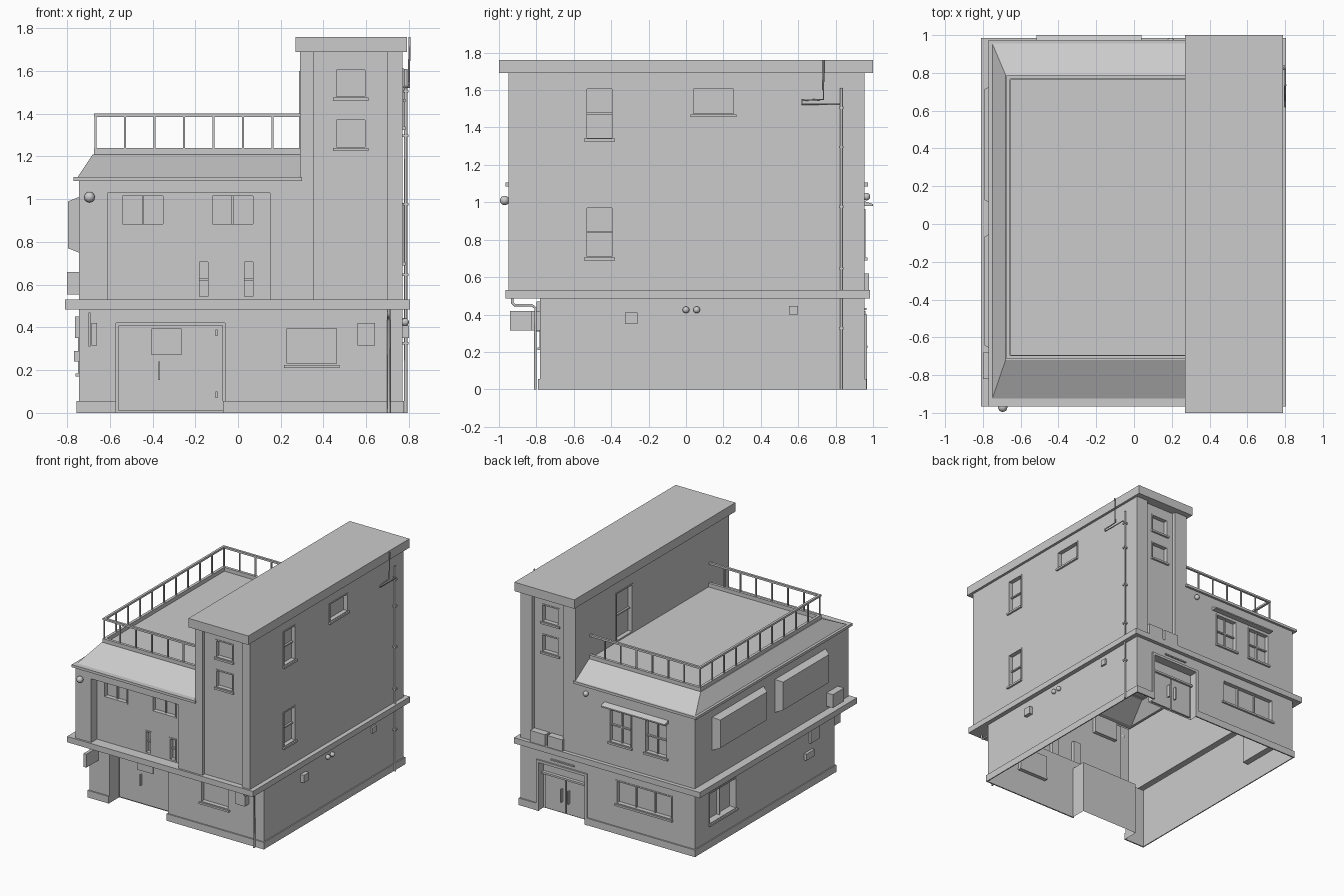
import bpy, bmesh
from mathutils import Vector

cube = bpy.data.objects.get("Cube")
if cube:
    bpy.data.objects.remove(cube)

grey = bpy.data.materials.new("plain grey")
grey.use_nodes = True
shade = (.6, .6, .6, 1)
grey.diffuse_color = shade
grey.node_tree.nodes["Principled BSDF"].inputs["Base Color"].default_value = shade


def finish(name, bm, smooth=False):
    mesh = bpy.data.meshes.new(name)
    bm.to_mesh(mesh)
    bm.free()
    for poly in mesh.polygons:
        poly.use_smooth = smooth
    mesh.materials.append(grey)
    obj = bpy.data.objects.new(name, mesh)
    bpy.context.scene.collection.objects.link(obj)
    return obj


def on_face(face, plane, u, v, n):
    """Point on a wall: u along it, v up, n outward from its plane."""
    offset = plane + (n if face[0] == "+" else -n)
    return Vector((offset, u, v) if face[1] == "x" else (u, offset, v))


def slab_on(face, plane, u0, u1, v0, v1, n0, n1):
    return on_face(face, plane, u0, v0, n0), on_face(face, plane, u1, v1, n1)


def boxes(name, corner_pairs):
    bm = bmesh.new()
    for a, b in corner_pairs:
        a, b = Vector(a), Vector(b)
        made = bmesh.ops.create_cube(bm, size=1)["verts"]
        for vert in made:
            vert.co = Vector(c * (q - p) for c, p, q in zip(vert.co, a, b)) + (a + b) / 2
    bmesh.ops.recalc_face_normals(bm, faces=bm.faces)
    return finish(name, bm)


def wall(name, face, plane, u0, u1, v0, v1, holes=()):
    """Flat wall whose openings are recessed, with or without a back."""
    bm = bmesh.new()
    outward = on_face(face, 0, 0, 0, 1)

    def quad(points, normal):
        f = bm.faces.new([bm.verts.new(on_face(face, plane, *p)) for p in points])
        f.normal_update()
        if f.normal.dot(normal) < 0:
            f.normal_flip()

    def rect(a, b, c, d, n):
        quad([(a, c, n), (b, c, n), (b, d, n), (a, d, n)], outward)

    us = sorted({u0, u1, *(e for h in holes for e in h[:2])})
    vs = sorted({v0, v1, *(e for h in holes for e in h[2:4])})
    for a, b in zip(us, us[1:]):
        for c, d in zip(vs, vs[1:]):
            mu, mv = (a + b) / 2, (c + d) / 2
            if not any(h[0] < mu < h[1] and h[2] < mv < h[3] for h in holes):
                rect(a, b, c, d, 0)
    for a, b, c, d, depth, back in holes:
        ring = [(a, c), (b, c), (b, d), (a, d)]
        middle = on_face(face, plane, (a + b) / 2, (c + d) / 2, -depth / 2)
        for p, q in zip(ring, ring[1:] + ring[:1]):
            if p[1] == q[1] == 0:
                continue
            edge = on_face(face, plane, *p, -depth / 2)
            quad([(*p, 0), (*q, 0), (*q, -depth), (*p, -depth)], middle - edge)
        if back:
            rect(a, b, c, d, -depth)
    bmesh.ops.remove_doubles(bm, verts=bm.verts, dist=.0001)
    bmesh.ops.dissolve_limit(bm, angle_limit=.01, verts=bm.verts, edges=bm.edges)
    return finish(name, bm)


frames = []


def window(face, plane, u0, u1, v0, v1, cols=1, rows=1, sill=True, depth=.03, rim=.01):
    """Adds the frame, bars and sill; returns the opening for the wall."""
    def add(*r):
        frames.append(slab_on(face, plane, *r))
    for a, b in ((u0, u0 + rim), (u1 - rim, u1)):
        add(a, b, v0, v1, -depth, .004)
    for a, b in ((v0, v0 + rim), (v1 - rim, v1)):
        add(u0, u1, a, b, -depth, .004)
    for i in range(1, cols):
        m = u0 + (u1 - u0) * i / cols
        add(m - rim / 2, m + rim / 2, v0, v1, -depth, -depth / 2)
    for i in range(1, rows):
        m = v0 + (v1 - v0) * i / rows
        add(u0, u1, m - rim / 2, m + rim / 2, -depth, -depth / 2)
    if sill:
        add(u0 - rim / 2, u1 + rim / 2, v0 - rim, v0 + rim / 2, -depth, .015)
    return (u0, u1, v0, v1, depth, True)


def skin(name, levels, cap=False):
    """Shell through stacked rectangles (x0, x1, y0, y1, z)."""
    bm = bmesh.new()
    rings = [[bm.verts.new(p) for p in ((a, c, z), (b, c, z), (b, d, z), (a, d, z))]
             for a, b, c, d, z in levels]
    for low, high in zip(rings, rings[1:]):
        for i in range(4):
            j = (i + 1) % 4
            bm.faces.new((low[i], low[j], high[j], high[i]))
    if cap:
        bm.faces.new(rings[-1])
    return finish(name, bm)


def pipe(name, points, radius=.008):
    curve = bpy.data.curves.new(name, "CURVE")
    curve.dimensions = "3D"
    curve.bevel_depth, curve.bevel_resolution = radius, 1
    curve.use_fill_caps = True
    spline = curve.splines.new("POLY")
    spline.points.add(len(points) - 1)
    for target, p in zip(spline.points, points):
        target.co = (*p, 1)
    curve.materials.append(grey)
    obj = bpy.data.objects.new(name, curve)
    bpy.context.scene.collection.objects.link(obj)


def ball(name, centre, radius):
    bm = bmesh.new()
    bmesh.ops.create_uvsphere(bm, u_segments=16, v_segments=10, radius=radius)
    bmesh.ops.translate(bm, verts=bm.verts, vec=centre)
    finish(name, bm, True)


# Main extents
left, right, front, back = -.745, .77, -.95, .955
low_front, step, tower = -.78, .53, .29
eave, tower_top = 1.085, 1.69

# Ground floor walls
wall("ground_front_wall", "-y", low_front, left, right, 0, .485,
     [(-.57, -.06, 0, .42, .12, True), window("-y", low_front, .22, .47, .22, .405)])
wall("ground_back_wall", "+y", back, left, right, 0, .485,
     [(.2, .61, 0, .38, .06, True), window("+y", back, -.55, -.06, .23, .42, 3)])
wall("ground_left_wall", "-x", left, low_front, back, 0, .485,
     [window("-x", left, .44, .78, .18, .43, 2, 1, True, .05)])
wall("ground_right_wall", "+x", right, low_front, back, 0, .485)

# Plinth, broken at the doors
plinth = [slab_on("-y", low_front, a, b, 0, .055, 0, .01) for a, b in ((left - .01, -.57), (-.07, right))]
plinth += [slab_on("+y", back, a, b, 0, .055, 0, .01) for a, b in ((left - .01, .19), (.62, right))]
plinth += [slab_on(f, p, low_front - .01, back + .01, 0, .055, 0, .008) for f, p in (("-x", left), ("+x", right))]
boxes("plinth", plinth)

# Ledge between the floors
skin("ledge", [(left, right, low_front, back, .485), (-.81, .805, -.965, .985, .485),
               (-.81, .805, -.965, .985, step), (left, right, front, back, step)])

# Upper floor walls
wall("upper_front_wall", "-y", front, left, tower, step, eave, [(-.61, .15, step, 1.03, .07, False)])
inner = front + .07
wall("balcony_wall", "-y", inner, -.61, .15, step, 1.03,
     [window("-y", inner, a, a + .21, .875, 1.025, 2, 1, False) for a in (-.55, -.13)] +
     [window("-y", inner, a, a + .06, .535, .715, 1, 2, False) for a in (-.19, .02)])
wall("upper_back_wall", "+y", back, left, tower, step, eave,
     [window("+y", back, a, a + .2, .7, .965, 2, 2) for a in (-.51, -.2)])
wall("upper_left_wall", "-x", left, front, back, step, eave)

# Tower walls with recessed centre panels
wall("tower_right_wall", "+x", right, front, back, step, tower_top,
     [window("+x", right, -.54, -.385, 1.335, 1.615, 1, 2),
      window("+x", right, .03, .265, 1.465, 1.615),
      window("+x", right, -.54, -.385, .7, .98, 1, 2)])
wall("tower_roof_side_wall", "-x", tower, front, back, eave, tower_top,
     [window("-x", tower, .25, .46, 1.215, 1.6, 1, 2, False)])
for name, face, plane, a, b in (("front", "-y", front, .355, .7), ("back", "+y", back, .4, .67)):
    wall(f"tower_{name}_wall", face, plane, tower, right, step, tower_top,
         [(a, b, step, tower_top, .03, False)])
    panel = plane + (.03 if face == "-y" else -.03)
    wall(f"tower_{name}_panel", face, panel, a, b, step, tower_top,
         [window(face, panel, .45, .605, z, z + .145, 1, 1) for z in (1.235, 1.47)])
boxes("tower_cap", [((.27, -1, tower_top), (.79, 1, 1.76))])

# Cornice, sloping roof and terrace
skin("sloping_roof", [(left, .3, front, back, eave), (-.77, .3, -.965, .973, eave),
                      (-.77, .3, -.965, .973, 1.105), (-.75, .3, -.925, .955, 1.105),
                      (-.68, .3, -.72, .79, 1.21)], True)


def rail_sides(z0, z1, t):
    x, y0, y1 = -.675, -.715, .785
    return [((x, y0, z0), (x + t, y1, z1)), ((x, y0, z0), (tower, y0 + t, z1)),
            ((x, y1 - t, z0), (tower, y1, z1))]


boxes("terrace_curb", rail_sides(1.205, 1.24, .022))
boxes("top_rail", rail_sides(1.385, 1.4, .018))
posts = [(-.667 + .138 * i, y) for i in range(7) for y in (-.707, .777)]
posts += [(-.667, -.707 + 1.484 * i / 10) for i in range(1, 10)]
boxes("rail_posts", [((x - .005, y - .005, 1.23), (x + .005, y + .005, 1.39)) for x, y in posts])

# Front door
door = low_front + .12
boxes("front_door", [slab_on("-y", door, *r) for r in (
    (-.56, -.07, .01, .41, 0, .01), (-.405, -.265, .27, .395, .01, .018),
    (-.373, -.365, .155, .24, .01, .03), (-.105, -.095, .07, .1, .01, .02),
    (-.105, -.095, .36, .39, .01, .02))])

# Back door with surround, leaves, panes and handles
boxes("back_door", [slab_on("+y", back, *r) for r in (
    (.185, .205, 0, .4, 0, .012), (.605, .625, 0, .4, 0, .012), (.185, .625, .38, .4, 0, .012),
    (.22, .4, .01, .27, -.06, -.045), (.41, .59, .01, .27, -.06, -.045),
    (.2, .61, .275, .29, -.06, -.035), (.37, .38, .1, .2, -.045, -.02),
    (.43, .44, .1, .2, -.045, -.02), (.3, .5, .425, .435, 0, .01))])

# Tapered bays on the left wall
for i, (a, b) in enumerate(((.1, .74), (-.67, -.04))):
    bay = boxes(f"left_bay_{i + 1}", [slab_on("-x", left, a, b, .75, 1.01, 0, .05)])
    for vert in bay.data.vertices:
        if vert.co.x < left - .02:
            vert.co.y += .03 if vert.co.y < (a + b) / 2 else -.03
            vert.co.z += .02 if vert.co.z < .88 else -.02

# Wall boxes, vents and cooling units
boxes("left_wall_units", [slab_on("-x", left, *r) for r in (
    (-.82, -.68, .555, .66, 0, .055), (-.57, -.46, .35, .45, 0, .018), (-.5, -.4, .24, .29, 0, .022))])
boxes("back_cooling_units", [((a, .9, step), (a + .13, .978, .62)) for a in (.39, .54)])
boxes("front_wall_box", [slab_on("-y", low_front, .56, .64, .315, .42, 0, .05)])
boxes("right_wall_vents", [slab_on("+x", right, *r) for r in (
    (-.325, -.26, .35, .41, 0, .03), (.55, .6, .4, .445, 0, .015))])
boxes("hanging_sign", [((-.685, -.94, .315), (-.66, -.79, .42)), ((-.7, -.8, .31), (-.69, low_front, .47))])

# Awning over the back windows
awning = boxes("back_awning", [slab_on("+y", back, -.515, .04, .98, 1.005, 0, .045)])
for vert in awning.data.vertices:
    if vert.co.y > back + .02 and vert.co.z > .99:
        vert.co.z -= .015

# Round lamps
ball("front_lamp", (-.695, front - .02, 1.01), .025)
ball("back_lamp", (.195, back + .01, 1.03), .02)
for i, y in enumerate((0, .057)):
    ball(f"right_lamp_{i + 1}", (right + .012, y, .425), .018)

# Drain pipes and roof mast
pipe("front_drain", [(.705, -.93, .49), (.705, -.93, .465), (.705, -.915, .45), (.705, -.825, .45),
                     (.705, -.805, .435), (.705, -.805, 0)])
pipe("side_drain", [(.785, .83, 0), (.785, .83, 1.61)])
boxes("drain_brackets", [((right, .818, z), (.797, .842, z + .012)) for z in (.32, .64, .97, 1.29, 1.5)])
pipe("roof_mast", [(.775, .82, 1.525), (.8, .82, 1.525), (.8, .62, 1.525), (.8, .62, 1.545),
                   (.8, .735, 1.55), (.803, .735, 1.76)], .005)

boxes("window_frames", frames)
